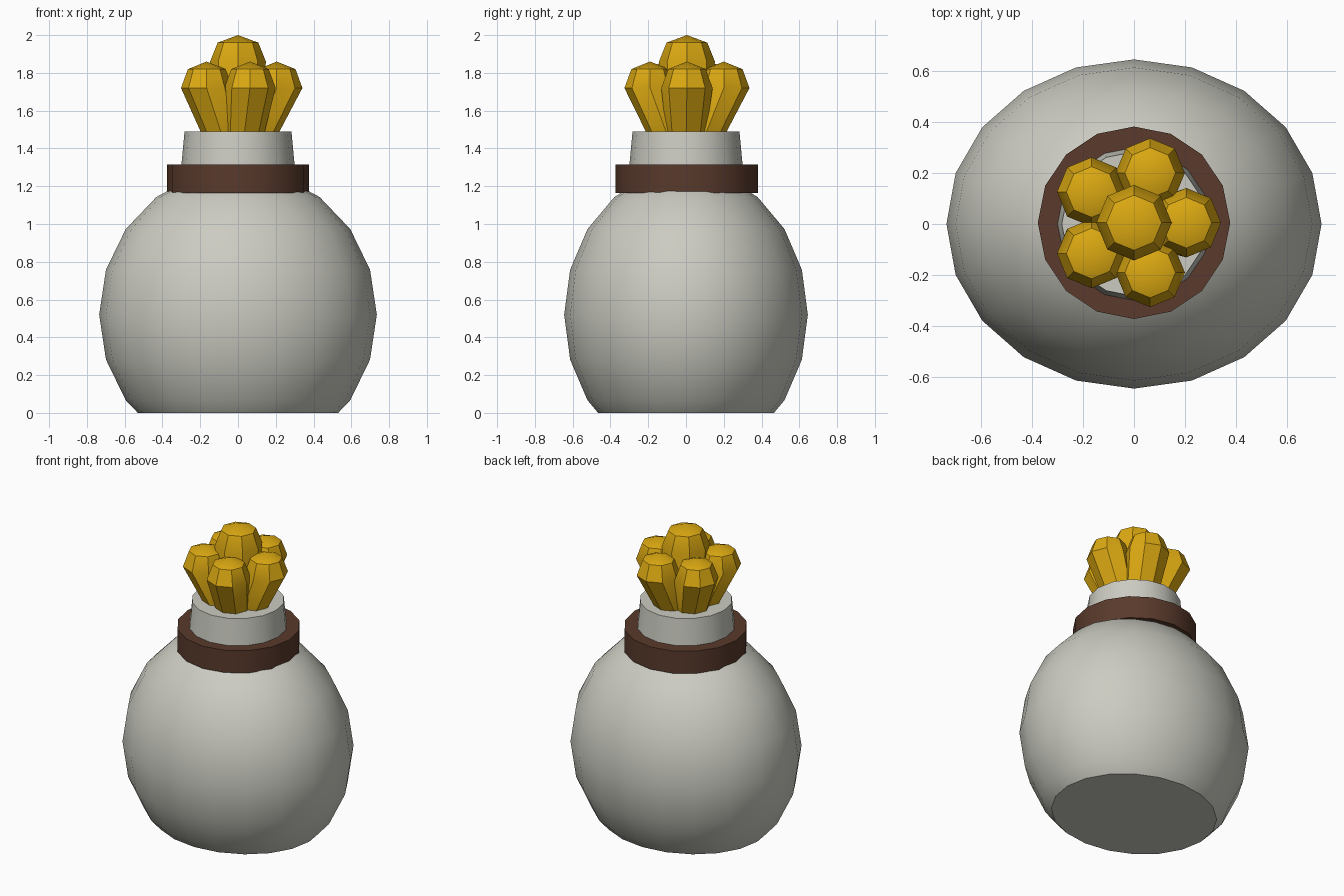
import bpy, bmesh, math

if "Cube" in bpy.data.objects:
    bpy.data.objects.remove(bpy.data.objects["Cube"])


def material(name, rgb):
    m = bpy.data.materials.new(name)
    m.diffuse_color = (*rgb, 1)
    m.use_nodes = True
    m.node_tree.nodes["Principled BSDF"].inputs["Base Color"].default_value = m.diffuse_color
    return m


CLOTH = material("pale cloth", (0.60, 0.60, 0.54))
LEATHER = material("brown leather", (0.10, 0.042, 0.025))
GOLD = material("gold", (0.72, 0.40, 0.006))


def finish(bm, name, mat, angle):
    bmesh.ops.recalc_face_normals(bm, faces=bm.faces)
    me = bpy.data.meshes.new(name)
    bm.to_mesh(me)
    bm.free()
    me.materials.append(mat)
    ob = bpy.data.objects.new(name, me)
    bpy.context.collection.objects.link(ob)
    bpy.ops.object.select_all(action='DESELECT')
    bpy.context.view_layer.objects.active = ob
    ob.select_set(True)
    bpy.ops.object.shade_smooth_by_angle(angle=math.radians(angle))
    return ob


def loft(name, rings, sides, mat, angle, apex=None):
    """Stack of regular polygons, each ring = (x, y, z, radius), capped at both ends."""
    bm = bmesh.new()
    loops = []
    for x, y, z, r in rings:
        loops.append([bm.verts.new((x + r * math.cos(2 * math.pi * i / sides),
                                    y + r * math.sin(2 * math.pi * i / sides), z))
                      for i in range(sides)])
    for a, b in zip(loops, loops[1:]):
        for i in range(sides):
            j = (i + 1) % sides
            bm.faces.new((a[i], a[j], b[j], b[i]))
    bm.faces.new(loops[0][::-1])
    if apex:
        tip = bm.verts.new(apex)
        for i in range(sides):
            bm.faces.new((loops[-1][i], loops[-1][(i + 1) % sides], tip))
    else:
        bm.faces.new(loops[-1])
    return finish(bm, name, mat, angle)


# Round sack body, sliced flat where it sits on the ground
bm = bmesh.new()
bmesh.ops.create_uvsphere(bm, u_segments=20, v_segments=10, radius=1)
for v in bm.verts:
    v.co = (v.co.x * 0.735, v.co.y * 0.645, v.co.z * 0.77 + 0.52)
cut = bmesh.ops.bisect_plane(bm, geom=bm.verts[:] + bm.edges[:] + bm.faces[:],
                             plane_co=(0, 0, 0), plane_no=(0, 0, 1), clear_inner=True)
rim = [e for e in cut["geom_cut"] if isinstance(e, bmesh.types.BMEdge)]
bmesh.ops.contextual_create(bm, geom=rim)
finish(bm, "sack_body", CLOTH, 35)

# Tapered neck and the band tied around it
loft("sack_neck", [(0, 0, 1.15, 0.315), (0, 0, 1.49, 0.283)], 16, CLOTH, 35)
loft("neck_band", [(0, 0.005, 1.165, 0.377), (0, 0.005, 1.315, 0.377)], 16, LEATHER, 35)


# Gold nuggets: tapered shafts leaning outward under a low dome
def nugget(name, angle, lean, top, r):
    c, s = math.cos(angle), math.sin(angle)
    x, y = 0.205 * lean * c, 0.205 * lean * s + 0.005
    loft(name, [(0.085 * lean * c, 0.085 * lean * s, 1.42, r * 0.72),
                (x, y, top - 0.14, r),
                (x, y, top - 0.04, r * 0.73)], 8, GOLD, 40, (x, y, top))


nugget("nugget_centre", 0, 0, 2.0, 0.148)
for k in range(5):
    nugget(f"nugget_outer_{k + 1}", k * math.tau / 5, 1, 1.86, 0.136)
